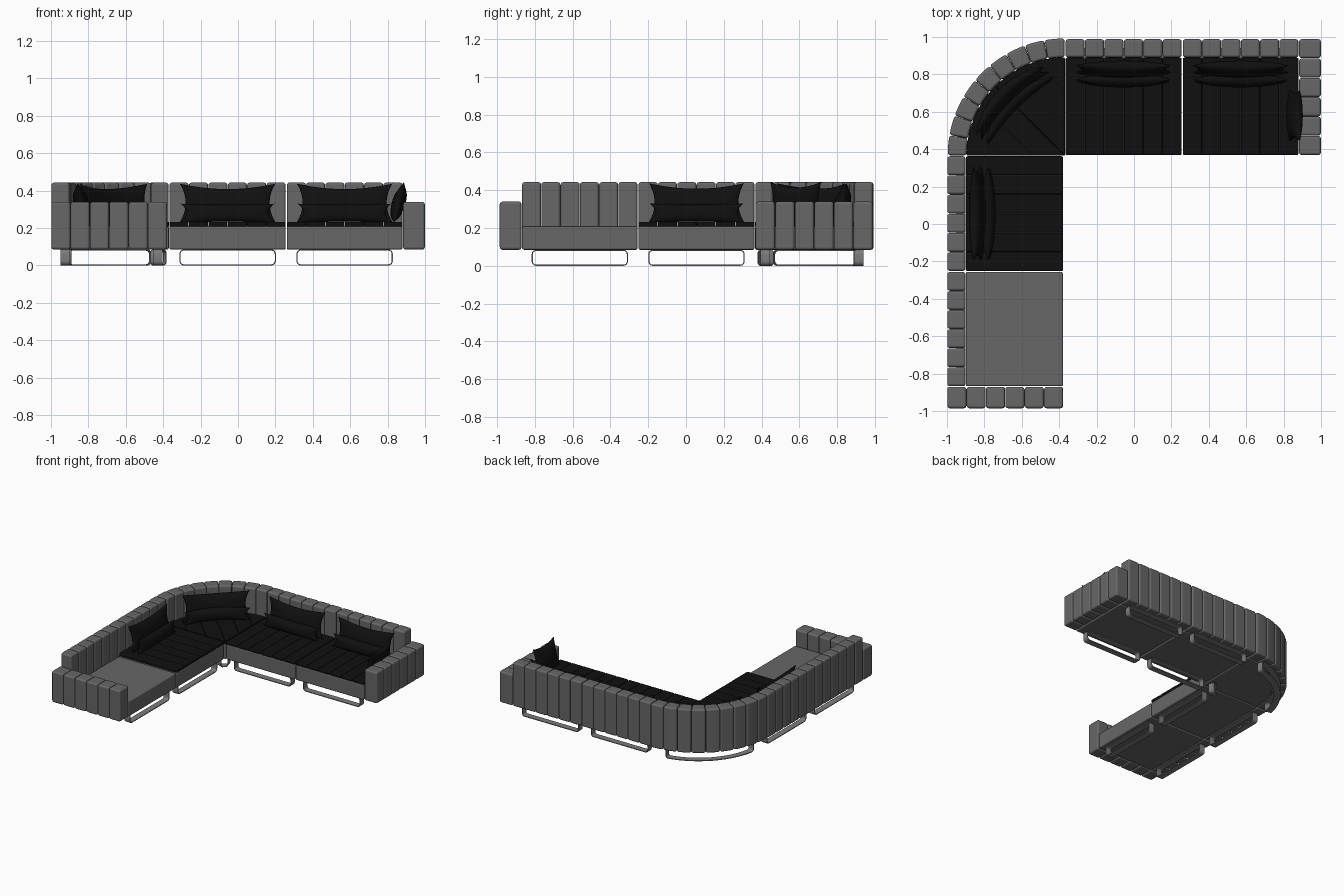
import bpy, bmesh, math

if "Cube" in bpy.data.objects:
    bpy.data.objects.remove(bpy.data.objects["Cube"])

def material(name, v):
    m = bpy.data.materials.new(name)
    m.diffuse_color = (v, v, v, 1)
    m.use_nodes = True
    m.node_tree.nodes["Principled BSDF"].inputs["Base Color"].default_value = m.diffuse_color
    return m

GREY = material("grey upholstery", 0.135)
BLACK = material("black fabric", 0.005)
METAL = material("grey metal", 0.2)
CX, CY = -0.37, 0.366            # inner corner of the L
R_OUT, R_IN = 0.626, 0.525       # corner back radii
Z0, Z_SEAT, Z_ARM, Z_BACK = 0.085, 0.21, 0.34, 0.443

# Plan mappings: right run, left run (reflected), and corner arc (angle, radius)
def right(x, y): return x, y
def left(x, y): return -y - 0.01, CY - (x - CX) * 0.987
def arc(a, r): return CX - r * math.cos(a), CY + r * math.sin(a)
def diag(u, v):                  # v points from the inner corner outwards
    k = math.sqrt(0.5)
    return CX + (u - v) * k, CY + (u + v) * k

def finish(name, bm, mat, bevel=0, seg=3):
    bmesh.ops.recalc_face_normals(bm, faces=bm.faces)
    me = bpy.data.meshes.new(name)
    bm.to_mesh(me)
    bm.free()
    me.materials.append(mat)
    me.shade_smooth()
    ob = bpy.data.objects.new(name, me)
    bpy.context.collection.objects.link(ob)
    if bevel:
        b = ob.modifiers.new("rounded edges", 'BEVEL')
        b.width, b.segments = bevel, seg
        b.limit_method, b.angle_limit = 'ANGLE', math.radians(35)
        b.harden_normals = True
    else:
        me.set_sharp_from_angle(angle=math.radians(40))
    return ob

def prisms(name, outlines, z0, z1, mat, bevel):
    bm = bmesh.new()
    for pts in outlines:
        lo = [bm.verts.new((x, y, z0)) for x, y in pts]
        hi = [bm.verts.new((x, y, z1)) for x, y in pts]
        bm.faces.new(lo)
        bm.faces.new(hi)
        n = len(pts)
        for i in range(n):
            j = (i + 1) % n
            bm.faces.new((lo[i], lo[j], hi[j], hi[i]))
    return finish(name, bm, mat, bevel)

def rect(f, x0, x1, y0, y1, g=0.0008):
    return [f(x0 + g, y0 + g), f(x1 - g, y0 + g), f(x1 - g, y1 - g), f(x0 + g, y1 - g)]

def row_x(f, x0, x1, y0, y1, n=6):
    d = (x1 - x0) / n
    return [rect(f, x0 + i * d, x0 + (i + 1) * d, y0, y1) for i in range(n)]

def row_y(f, x0, x1, y0, y1, n=6):
    d = (y1 - y0) / n
    return [rect(f, x0, x1, y0 + i * d, y0 + (i + 1) * d) for i in range(n)]

# Flat metal strap bent into a rounded loop; f maps (along, across) to plan
def strap(name, f, half, across, width=0.05, t=0.006):
    def loop(h, z0, z1, r):
        pts = []
        for cx, cz, a0 in ((h - r, z0 + r, -90), (h - r, z1 - r, 0),
                           (r - h, z1 - r, 90), (r - h, z0 + r, 180)):
            pts += [(cx + r * math.cos(math.radians(a0 + k * 18)),
                     cz + r * math.sin(math.radians(a0 + k * 18))) for k in range(6)]
            if a0 in (0, 180):   # subdivide the long sides so they can curve
                s = 1 if a0 == 180 else -1
                pts += [(s * (h - r) * (k / 6 - 1), z0 if s > 0 else z1) for k in range(1, 12)]
        return pts
    outer, inner = loop(half, 0, Z0, 0.024), loop(half - t, t, Z0 - t, 0.024 - t)
    bm = bmesh.new()
    rings = []
    for pts, o in ((outer, -1), (outer, 1), (inner, 1), (inner, -1)):
        rings.append([bm.verts.new((*f(s, across + o * width / 2), z)) for s, z in pts])
    n = len(outer)
    for k in range(4):
        a, b = rings[k], rings[(k + 1) % 4]
        for i in range(n):
            j = (i + 1) % n
            bm.faces.new((a[i], a[j], b[j], b[i]))
    return finish(name, bm, METAL)

# Soft pillow with pointed corners; f maps (along, depth) to plan
def pillow(name, f, w, h, t, depth, z, lean=0.0, bend=0.0, dip=0.28):
    bm = bmesh.new()
    nu, nv = 28, 16
    for side in (-1, 1):
        g = []
        for i in range(nu + 1):
            u = math.sin((i / nu - 0.5) * math.pi)
            col = []
            for j in range(nv + 1):
                v = math.sin((j / nv - 0.5) * math.pi)
                x = w / 2 * u * (1 - 0.12 * (1 - v * v))
                zz = h / 2 * v * (1 - (dip if v > 0 else 0.08) * (1 - u * u))
                y = side * t / 2 * (max(0, (1 - u * u) * (1 - v * v))) ** 0.45
                px, py = f(x, depth + y + lean * zz - bend * x * x)
                col.append(bm.verts.new((px, py, z + h / 2 + zz)))
            g.append(col)
        for i in range(nu):
            for j in range(nv):
                bm.faces.new((g[i][j], g[i + 1][j], g[i + 1][j + 1], g[i][j + 1]))
    bmesh.ops.remove_doubles(bm, verts=bm.verts, dist=0.00005)
    return finish(name, bm, BLACK)

def pillow_pair(name, f, depth, bend=0.0):
    pillow(name + " back pillow", f, 0.51, 0.205, 0.085, depth, 0.232, 0.2, bend)
    pillow(name + " lumbar pillow", f, 0.5, 0.1, 0.075, depth - 0.06, 0.23, 0.1, bend, 0.1)

# Straight modules and end arms of both runs
YF, YB, YO = 0.368, 0.89, 0.989
X = (-0.369, 0.258, 0.882, 1.0)
for side, f in (("right", right), ("left", left)):
    for m in range(2):
        x0, x1 = X[m] + 0.002, X[m + 1] - 0.002
        name = f"{side} module {m + 1}"
        prisms(name + " seat", [rect(f, x0, x1, YF, YB)], Z0, Z_SEAT, GREY, 0.01)
        prisms(name + " back", row_x(f, x0, x1, YB, YO), Z0, Z_BACK, GREY, 0.014)
        mid = (x0 + x1) / 2
        g = lambda s, d, f=f, mid=mid: f(mid + s, d)
        if (side, m) != ("left", 1):     # the last left module is a bare seat
            prisms(name + " cushion", row_x(f, x0, x1, YF, YB), Z_SEAT - 0.004, 0.233, BLACK, 0.008)
            pillow_pair(name, g, 0.828)
        for part, y in (("front", 0.42), ("rear", 0.915)):
            strap(f"{name} {part} leg loop", g, 0.258, y)
    prisms(side + " arm", row_y(f, X[2], X[3], YF, YO), Z0, Z_ARM, GREY, 0.014)

# Curved corner back in wedge channels
N = 9
step = math.pi / 2 / N
wedges = []
for i in range(N):
    angles = [i * step + 0.0015 + k / 4 * (step - 0.003) for k in range(5)]
    wedges.append([arc(a, R_OUT) for a in angles] + [arc(a, R_IN) for a in reversed(angles)])
prisms("corner back", wedges, Z0, Z_BACK, GREY, 0.014)

# Quarter-round corner seat
quarter = [arc(k / 24 * math.pi / 2, R_IN) for k in range(25)]
prisms("corner seat", [quarter + [(CX, CY)]], Z0, Z_SEAT, GREY, 0.008)

# Corner cushion cut into diagonal strips
U = R_IN * math.sqrt(0.5) - 0.002
strips = []
for i in range(6):
    us = [-U + (i + k / 5) * U / 3 for k in range(6)]
    us[0] += 0.0008
    us[-1] -= 0.0008
    low = [diag(us[0], abs(us[0])), diag(us[-1], abs(us[-1]))]
    top = [diag(u, max(abs(u) + 0.002, math.sqrt(R_IN ** 2 - u * u))) for u in reversed(us)]
    strips.append(low + top)
prisms("corner cushion", strips, Z_SEAT - 0.004, 0.233, BLACK, 0.007)
pillow_pair("corner", diag, 0.455, 0.9)

# Curved leg loops under the corner
for part, r, half in (("outer", 0.555, 0.34), ("inner", 0.075, 0.042)):
    strap(f"corner {part} leg loop", lambda s, d, r=r: arc(math.pi / 4 + s / r, d), half, r)

# Small pillow leaning on the right arm
pillow("side pillow", lambda s, d: (d, 0.58 + s), 0.27, 0.212, 0.075, 0.86, 0.232, 0.25)
